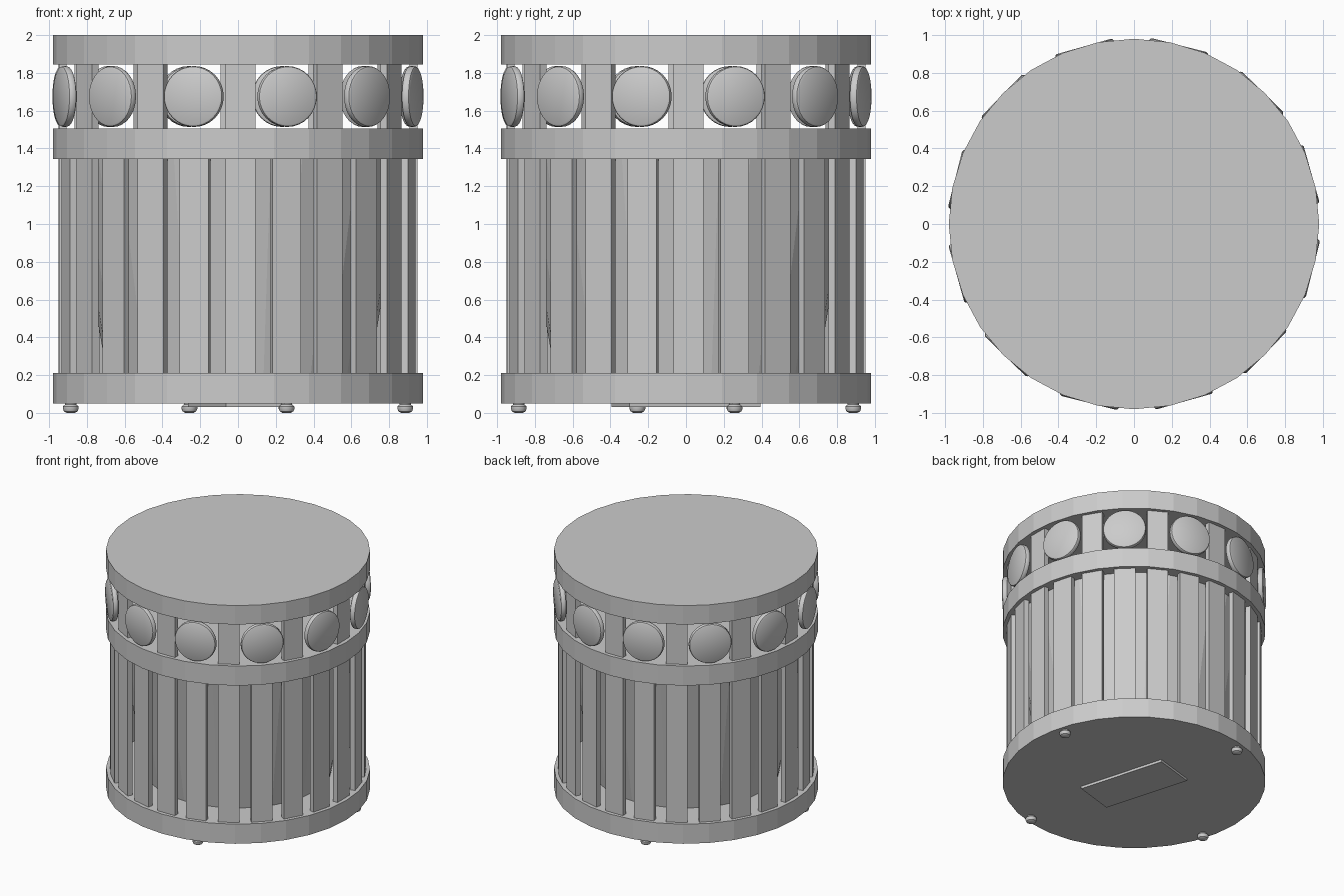
import bpy
import bmesh
from math import radians, sin, cos, pi
from mathutils import Matrix

cube = bpy.data.objects.get("Cube")
if cube:
    bpy.data.objects.remove(cube, do_unlink=True)

# Single flat colour
GREY = (0.6, 0.6, 0.6, 1.0)
grey = bpy.data.materials.new("plain_grey")
grey.use_nodes = True
grey.diffuse_color = GREY
grey.node_tree.nodes["Principled BSDF"].inputs["Base Color"].default_value = GREY

SIDES = 32
TWIST = radians(0.8)   # slight turn shared by the slats, discs and feet


def make_object(name, bm, smooth=False):
    bmesh.ops.recalc_face_normals(bm, faces=bm.faces)
    mesh = bpy.data.meshes.new(name)
    bm.to_mesh(mesh)
    bm.free()
    mesh.materials.append(grey)
    obj = bpy.data.objects.new(name, mesh)
    bpy.context.collection.objects.link(obj)
    if smooth:
        bpy.ops.object.select_all(action='DESELECT')
        obj.select_set(True)
        bpy.context.view_layer.objects.active = obj
        bpy.ops.object.shade_smooth_by_angle(angle=radians(35))
    return obj


def lathe(name, profile, sides=SIDES, place=Matrix(), smooth=False):
    """Turn (radius, height) pairs around z, cap both ends, then place."""
    bm = bmesh.new()
    rings = [[bm.verts.new((r * cos(2 * pi * i / sides), r * sin(2 * pi * i / sides), z))
              for i in range(sides)] for r, z in profile]
    for low, high in zip(rings, rings[1:]):
        for i in range(sides):
            j = (i + 1) % sides
            bm.faces.new((low[i], low[j], high[j], high[i]))
    bm.faces.new(rings[0][::-1])
    bm.faces.new(rings[-1])
    bm.transform(place)
    return make_object(name, bm, smooth)


def box(name, size, place):
    bm = bmesh.new()
    bmesh.ops.create_cube(bm, size=1, matrix=place @ Matrix.Diagonal((*size, 1)))
    return make_object(name, bm)


def around(angle, radius, z):
    """Frame whose local x points outward at this angle from the front."""
    return Matrix.Rotation(angle - pi / 2, 4, 'Z') @ Matrix.Translation((radius, 0, z))


# Three solid bands
for name, low, high in (("bottom_band", 0.05, 0.21),
                        ("middle_band", 1.345, 1.505),
                        ("top_band", 1.845, 2.0)):
    lathe(name, [(0.98, low), (0.98, high)])

# Tapered bucket inside the slats
lathe("inner_bucket", [(0.695, 0.205), (0.888, 1.35)])

# Outer slats, every second one reappearing as an upper post
for i in range(24):
    angle = TWIST + i * 2 * pi / 24
    box(f"slat_{i + 1}", (0.04, 0.158, 1.145), around(angle, 0.928, 0.7775))
    if i % 2 == 0:
        box(f"upper_post_{i // 2 + 1}", (0.04, 0.158, 0.35), around(angle, 0.928, 1.675))

# Rounded discs between the upper posts
DISC = [(0.148, 0), (0.157, 0.005), (0.161, 0.014), (0.161, 0.031), (0.157, 0.04), (0.148, 0.045)]
for i in range(12):
    angle = TWIST + (i + 0.5) * 2 * pi / 12
    place = around(angle, 0.931, 1.675) @ Matrix.Rotation(pi / 2, 4, 'Y')
    lathe(f"disc_{i + 1}", DISC, place=place, smooth=True)

# Four small feet
FOOT = [(0.022, 0.0), (0.036, 0.008), (0.042, 0.022), (0.042, 0.034), (0.03, 0.044), (0.03, 0.055)]
for i in range(4):
    angle = TWIST + radians(15.4) + i * pi / 2
    lathe(f"foot_{i + 1}", FOOT, sides=16, place=around(angle, 0.922, 0), smooth=True)

# Hatch plate under the base
box("base_hatch", (0.34, 0.72, 0.024),
    Matrix.Translation((0, 0, 0.042)) @ Matrix.Rotation(TWIST + radians(15.4), 4, 'Z'))
